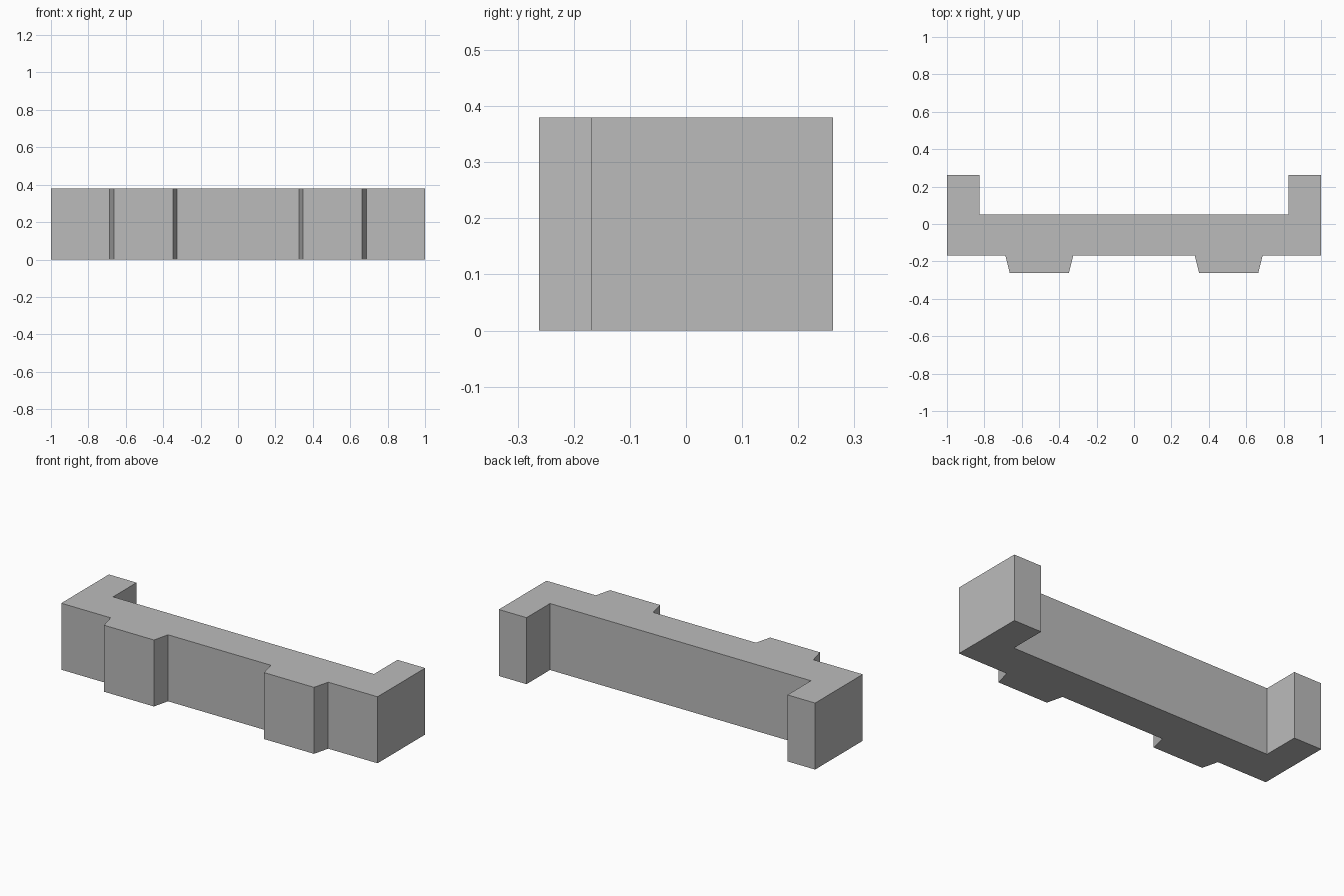
import bpy
import bmesh

cube = bpy.data.objects.get("Cube")
if cube:
    bpy.data.objects.remove(cube, do_unlink=True)

HEIGHT = 0.38
FRONT, TAB_FRONT = -0.168, -0.262
INNER_BACK, ARM_BACK = 0.05, 0.262

# Plain grey finish
grey = bpy.data.materials.new("plain_grey")
grey.use_nodes = True
colour = (0.5, 0.5, 0.5, 1)
grey.diffuse_color = colour
grey.node_tree.nodes["Principled BSDF"].inputs["Base Color"].default_value = colour

# Half of the plan outline, from the front centre round to the back centre
half = [
    (0.325, FRONT), (0.348, TAB_FRONT), (0.664, TAB_FRONT), (0.688, FRONT),
    (1.0, FRONT), (1.0, ARM_BACK), (0.825, ARM_BACK), (0.825, INNER_BACK),
]
outline = half + [(-x, y) for x, y in reversed(half)]


def extrude_outline(name, points, height):
    """Raise a closed plan outline into a solid block."""
    bm = bmesh.new()
    base = bm.faces.new([bm.verts.new((x, y, 0)) for x, y in points])
    raised = bmesh.ops.extrude_face_region(bm, geom=[base], use_keep_orig=True)
    top = [v for v in raised["geom"] if isinstance(v, bmesh.types.BMVert)]
    bmesh.ops.translate(bm, verts=top, vec=(0, 0, height))
    bmesh.ops.recalc_face_normals(bm, faces=bm.faces)
    mesh = bpy.data.meshes.new(name)
    bm.to_mesh(mesh)
    bm.free()
    mesh.materials.append(grey)
    obj = bpy.data.objects.new(name, mesh)
    bpy.context.collection.objects.link(obj)
    return obj


# Wall block with two tapered front tabs and two rear arms
extrude_outline("bracket_block", outline, HEIGHT)
